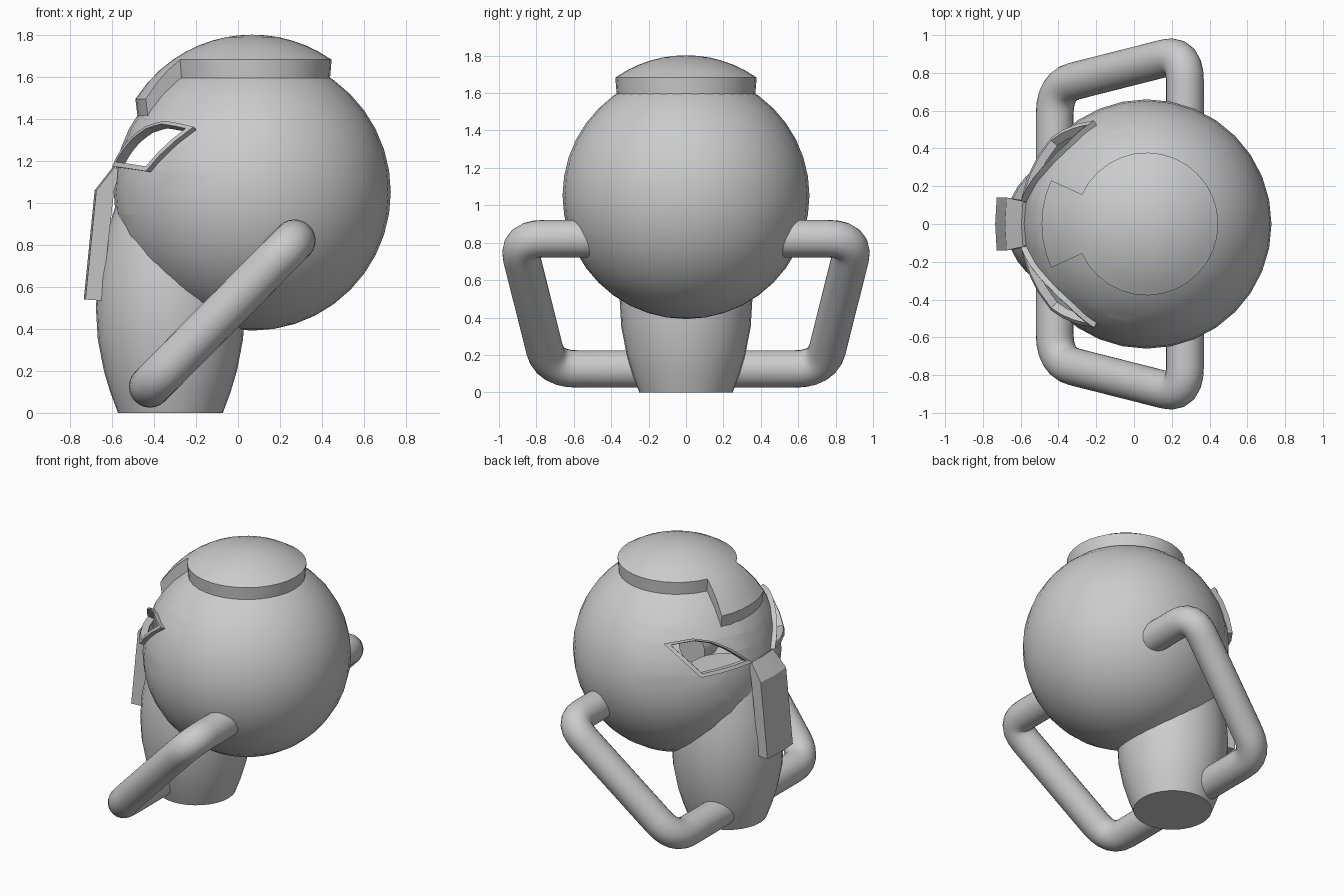
import bpy, bmesh
from math import sin, cos, pi, radians, sqrt, tan
from mathutils import Vector

if "Cube" in bpy.data.objects:
    bpy.data.objects.remove(bpy.data.objects["Cube"])

C, R = Vector((0.068, 0, 1.052)), 0.66   # head centre and radius


def finish(bm, name, angle=35):
    bmesh.ops.recalc_face_normals(bm, faces=bm.faces)
    me = bpy.data.meshes.new(name)
    bm.to_mesh(me)
    bm.free()
    ob = bpy.data.objects.new(name, me)
    bpy.context.collection.objects.link(ob)
    bpy.ops.object.select_all(action='DESELECT')
    ob.select_set(True)
    bpy.context.view_layer.objects.active = ob
    bpy.ops.object.shade_smooth_by_angle(angle=radians(angle))
    return ob


def loft(rings, caps=True, closed=False):
    bm = bmesh.new()
    vs = [[bm.verts.new(p) for p in r] for r in rings]
    n = len(vs[0])
    for a, b in zip(vs, vs[1:] + ([vs[0]] if closed else [])):
        for i in range(n):
            bm.faces.new((a[i], a[(i + 1) % n], b[(i + 1) % n], b[i]))
    if caps and not closed:
        bm.faces.new(vs[0])
        bm.faces.new(vs[-1])
    return bm


# eye outlines as directions from the head centre (azimuth, elevation)
EYE = [(10.4, 10.2), (23.5, 21.2), (34, 27), (45.6, 29.5), (63, 26.8), (42, 8.3)]


def eye_dirs(side):
    out = []
    for az, el in EYE:
        a, e = radians(az), radians(el)
        out.append(Vector((-cos(e) * cos(a), side * cos(e) * sin(a), sin(e))))
    mid = sum(out, Vector()) / len(out)
    hole = [(mid + (d - mid) * 0.84).normalized() for d in out]
    return out, hole, mid.normalized()


def subdivide(ds, n=3):
    return [a.lerp(b, k / n).normalized()
            for a, b in zip(ds, ds[1:] + ds[:1]) for k in range(n)]


# hollow round head with two eye openings
bm = bmesh.new()
bmesh.ops.create_uvsphere(bm, u_segments=32, v_segments=20, radius=R)
for side in (-1, 1):
    _, hole, mid = eye_dirs(side)
    planes = [a.cross(b).normalized() for a, b in zip(hole, hole[1:] + hole[:1])]
    planes = [n if n.dot(mid) > 0 else -n for n in planes]

    def near():
        return [f for f in bm.faces if f.calc_center_median().normalized().dot(mid) > cos(radians(38))]
    for n in planes:
        fs = near()
        es = {e for f in fs for e in f.edges}
        vs = {v for f in fs for v in f.verts}
        bmesh.ops.bisect_plane(bm, geom=fs + list(es) + list(vs), dist=1e-5,
                               plane_co=(0, 0, 0), plane_no=n)
    gone = [f for f in near() if all(f.calc_center_median().dot(n) > 0 for n in planes)]
    bmesh.ops.delete(bm, geom=gone, context='FACES')
bmesh.ops.translate(bm, verts=bm.verts, vec=C)
finish(bm, "head")

# raised eye frames
for side, label in ((-1, "right"), (1, "left")):
    o, h, _ = eye_dirs(side)
    o, h = subdivide(o), subdivide(h)
    rings = [[C + d * r for d in ds] for ds, r in ((o, 0.64), (o, 0.69), (h, 0.685), (h, 0.64))]
    finish(loft(rings, closed=True), "eye_frame_" + label, 25)

# barrel-shaped jaw and neck
prof = [(0, .25), (.1, .287), (.2, .317), (.35, .346), (.5, .355),
        (.65, .346), (.8, .317), (.9, .29), (1.0, .257)]
finish(loft([[(-.322 + r * cos(2 * pi * i / 32), r * sin(2 * pi * i / 32), z)
              for i in range(32)] for z, r in prof]), "jaw")

# nose: sloping bridge and long flat ridge
sections = [(-.588, -.56, 1.172, 1.15, .12), (-.675, -.59, 1.06, 1.06, .14),
            (-.727, -.65, .54, .535, .14)]
finish(loft([[(xb, -w * .9, zb), (xf, -w, zf), (xf - .008, 0, zf), (xf, w, zf), (xb, w * .9, zb)]
             for xf, xb, zf, zb, w in sections]), "nose", 15)

# hair cap with a front peak
peak = 24.5
angs = [180 - peak + 2 * peak * k / 6 for k in range(7)]
angs += [180 + peak + (360 - 2 * peak) * k / 28 for k in range(1, 28)]
radii = [.378 * k / 6 for k in range(1, 7)] + [.44, .5, .557]


def cap_point(a, r):
    return (C.x + r * cos(radians(a)), r * sin(radians(a)), C.z + sqrt(R * R - r * r) + .09)


bm = bmesh.new()
top = bm.verts.new(cap_point(0, 0))
grid = [[bm.verts.new(cap_point(a, r)) for r in (radii if i < 7 else radii[:6])]
        for i, a in enumerate(angs)]
for i, a in enumerate(grid):
    b = grid[(i + 1) % len(grid)]
    bm.faces.new((top, a[0], b[0]))
    for k in range(min(len(a), len(b)) - 1):
        if k < 5 or i < 6:
            bm.faces.new((a[k], a[k + 1], b[k + 1], b[k]))
ext = bmesh.ops.extrude_face_region(bm, geom=bm.faces[:], use_keep_orig=True)
for v in [g for g in ext["geom"] if isinstance(g, bmesh.types.BMVert)]:
    v.co = (C.x + (v.co.x - C.x) * .98, v.co.y * .98, v.co.z - .092)
finish(bm, "hair_cap")

# bent tube arms
def arm(side, name, rad=.1, bend=.15, n=24):
    pts = [Vector((x, y * side, z)) for x, y, z in
           ((-.42, .2, .125), (-.42, .73, .125), (.27, .905, .822), (.27, .45, .822))]
    path = [pts[0]]
    for a, p, b in zip(pts, pts[1:], pts[2:]):
        u, w = (a - p).normalized(), (b - p).normalized()
        s, e = p + u * bend, p + w * bend
        for k in range(7):
            t = k / 6
            path.append(s * (1 - t) ** 2 + p * 2 * t * (1 - t) + e * t * t)
    path.append(pts[-1])
    rings = []
    tan0 = (path[1] - path[0]).normalized()
    nrm = Vector((0, 0, 1))
    for i, p in enumerate(path):
        t = (path[min(i + 1, len(path) - 1)] - path[max(i - 1, 0)]).normalized()
        nrm = tan0.rotation_difference(t) @ nrm
        tan0 = t
        bi = t.cross(nrm)
        rings.append([p + rad * (nrm * cos(2 * pi * k / n) + bi * sin(2 * pi * k / n)) for k in range(n)])
    finish(loft(rings), name, 40)


arm(-1, "arm_right")
arm(1, "arm_left")
